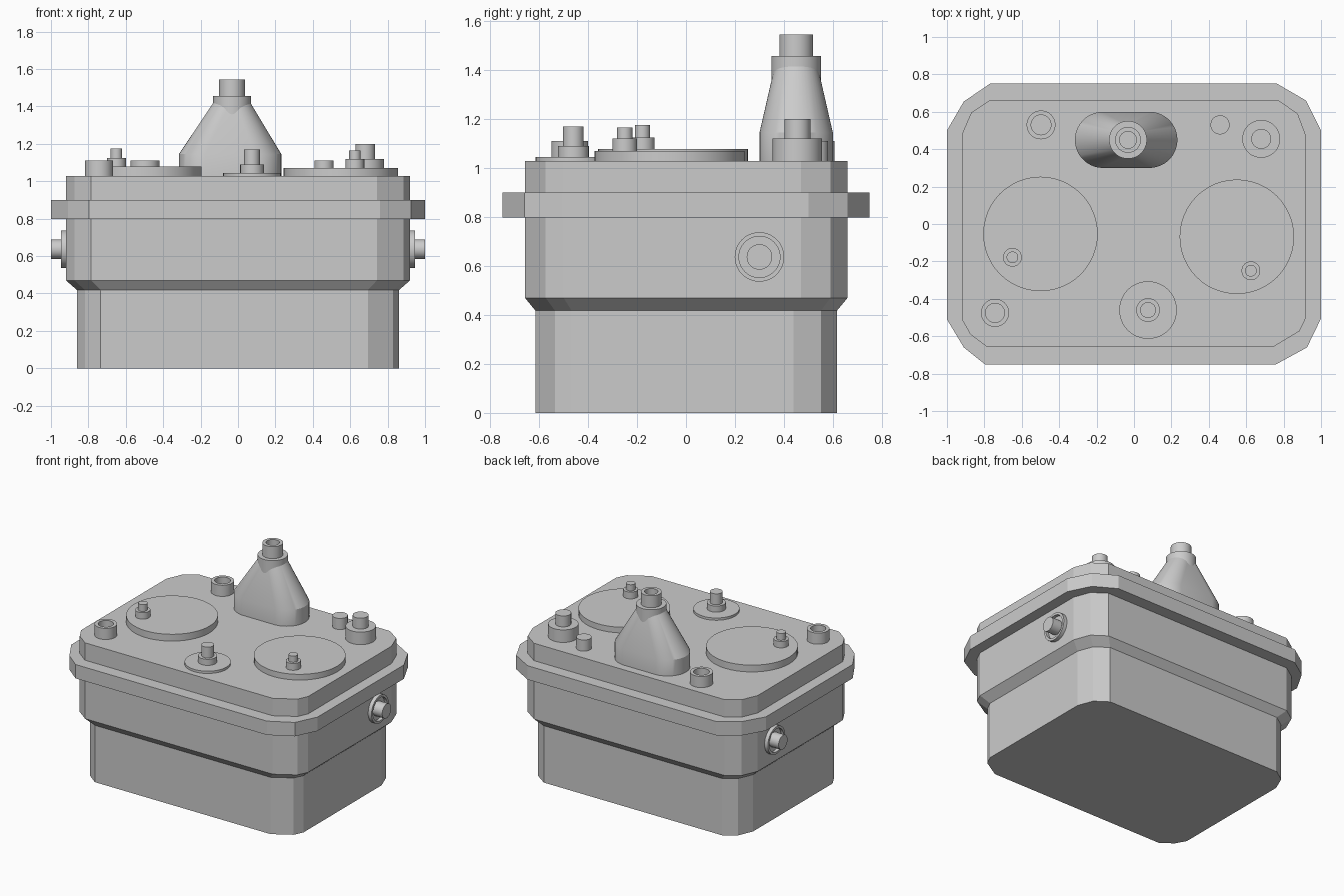
import bpy, bmesh
from math import sin, cos, pi
from mathutils import Matrix

if "Cube" in bpy.data.objects:
    bpy.data.objects.remove(bpy.data.objects["Cube"])

DECK = 1.028


def loft(name, rings, caps=True, matrix=None, smooth=True):
    """Bridge equal-length rings of 3D points; close both ends if caps."""
    bm = bmesh.new()
    loops = [[bm.verts.new(p) for p in ring] for ring in rings]
    n = len(loops[0])
    for a, b in zip(loops, loops[1:]):
        for i in range(n):
            j = (i + 1) % n
            bm.faces.new((a[i], a[j], b[j], b[i]))
    if caps:
        bm.faces.new(loops[0][::-1])
        bm.faces.new(loops[-1])
    if matrix:
        bm.transform(matrix)
    bmesh.ops.recalc_face_normals(bm, faces=bm.faces)
    me = bpy.data.meshes.new(name)
    bm.to_mesh(me)
    bm.free()
    ob = bpy.data.objects.new(name, me)
    bpy.context.collection.objects.link(ob)
    if smooth:
        bpy.ops.object.select_all(action='DESELECT')
        ob.select_set(True)
        bpy.context.view_layer.objects.active = ob
        bpy.ops.object.shade_smooth_by_angle(angle=0.5)
    return ob


def lathe(name, profile, x=0, y=0, matrix=None, n=48):
    """Turned part from (radius, z) pairs."""
    rings = [[(x + r * cos(2 * pi * i / n), y + r * sin(2 * pi * i / n), z)
              for i in range(n)] for r, z in profile]
    return loft(name, rings, matrix=matrix)


def steps(*levels, z=DECK - 0.01):
    """Stepped profile from (radius, top z) pairs, starting at z."""
    out = []
    for r, top in levels:
        out += [(r, z), (r, top)]
        z = top
    return out


def at(outline, z, s=1.0):
    return [(x * s, y * s, z) for x, y in outline]


# Chamfered outlines, counter-clockwise from the front left corner
BODY = [(-.92, -.51), (-.875, -.59), (-.785, -.658), (.743, -.658), (.885, -.573), (.92, -.50),
        (.92, .47), (.875, .59), (.775, .66), (-.775, .66), (-.87, .596), (-.92, .48)]
RIM = [(-1, -.51), (-.91, -.66), (-.797, -.75), (.76, -.75), (.925, -.66), (1, -.505),
       (1, .50), (.92, .66), (.765, .75), (-.77, .75), (-.91, .655), (-1, .50)]

# Tub with narrower lower half, and the rim around it
loft("tank_body", [at(BODY, 0, .935), at(BODY, .418, .935), at(BODY, .47), at(BODY, DECK)],
     smooth=False)
loft("rim_flange", [at(BODY, .798), at(RIM, .798), at(RIM, .90), at(BODY, .90)],
     caps=False, smooth=False)

# Large lids with their small pegs
for name, x, y, top, px, py, collar, peg in (
        ("left", -.50, -.053, 1.078, -.65, -.178, 1.125, 1.175),
        ("right", .55, -.068, 1.07, .625, -.25, 1.12, 1.165)):
    lathe(name + "_lid", steps((.306, top)), x, y)
    lathe(name + "_lid_peg", steps((.05, collar), (.031, peg), z=top - .01), px, py)

# Front stepped fitting, rear stepped fitting, rear post
lathe("front_fitting", steps((.154, 1.045), (.063, 1.09), (.042, 1.17)), .075, -.46)
lathe("rear_fitting", steps((.101, 1.12), (.053, 1.20)), .68, .455)
lathe("rear_post", steps((.051, 1.11)), .46, .53)

# Open sockets
for name, x, y, r in (("front_socket", -.743, -.475, .075), ("rear_socket", -.497, .53, .077)):
    lathe(name, steps((r, 1.11)) + [(r - .024, 1.11), (r - .024, 1.05)], x, y)

# Spout: stadium base blending into a round neck
N = 48


def spout_ring(cx, half, r, z):
    ring = []
    for i in range(N):
        a = 2 * pi * (i + .5) / N
        side = 1 if cos(a) > 0 else -1
        ring.append((cx + side * half + r * cos(a), .45 + r * sin(a), z))
    return ring


loft("spout_cone", [spout_ring(-.042, .124, .15, DECK - .01), spout_ring(-.042, .124, .15, 1.145),
                    spout_ring(-.032, 0, .08, 1.45)])
lathe("spout_collar", [(.101, 1.33), (.101, 1.457)], -.032, .45)
lathe("spout_nozzle", [(.069, 1.44), (.069, 1.545), (.045, 1.545), (.045, 1.48)], -.032, .45)

# Side knobs: shallow cup with a central pin, turned to face outwards
for name, s in (("left_knob", -1), ("right_knob", 1)):
    m = Matrix.Translation((s * .91, .30, .637)) @ Matrix.Rotation(s * pi / 2, 4, 'Y')
    lathe(name, [(.101, 0), (.101, .037), (.084, .037), (.084, .014),
                 (.052, .014), (.052, .09)], matrix=m)
